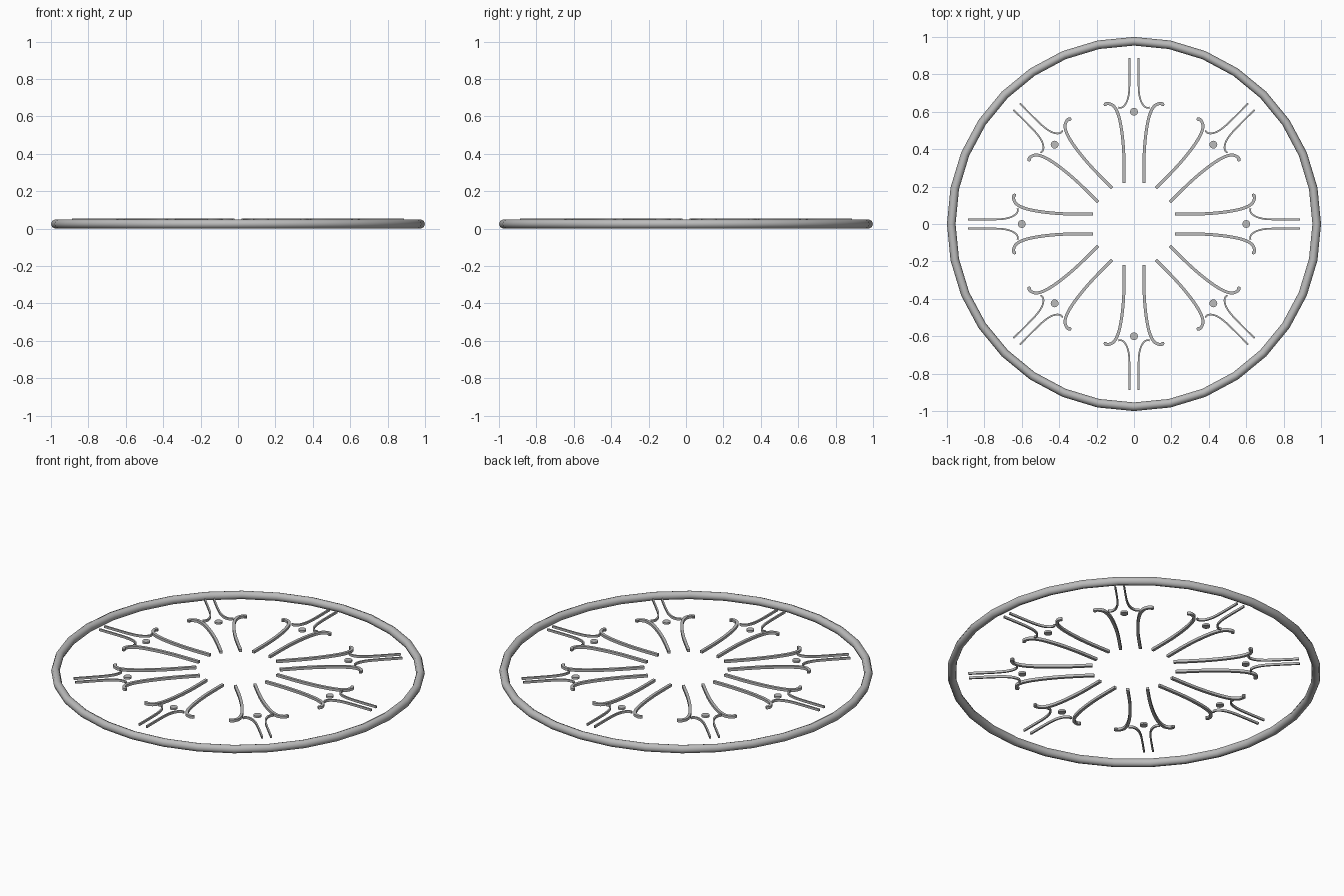
import bpy, bmesh, math
from mathutils import Vector, Matrix
from mathutils.geometry import interpolate_bezier

if "Cube" in bpy.data.objects:
    bpy.data.objects.remove(bpy.data.objects["Cube"])

gray = bpy.data.materials.new("metal_gray")
gray.diffuse_color = (0.5, 0.5, 0.5, 1)
gray.use_nodes = True
gray.node_tree.nodes["Principled BSDF"].inputs["Base Color"].default_value = gray.diffuse_color


def finish(name, bm, smooth=False):
    bmesh.ops.recalc_face_normals(bm, faces=bm.faces)
    me = bpy.data.meshes.new(name)
    bm.to_mesh(me)
    bm.free()
    me.materials.append(gray)
    me.shade_smooth() if smooth else me.shade_flat()
    ob = bpy.data.objects.new(name, me)
    bpy.context.collection.objects.link(ob)
    return ob


def smooth_path(pts, n=5):
    # Catmull-Rom path through the control points
    p = [Vector((x, y, 0)) for x, y in pts]
    p = [2 * p[0] - p[1]] + p + [2 * p[-1] - p[-2]]
    out = [p[1]]
    for a, b, c, d in zip(p, p[1:], p[2:], p[3:]):
        k = (c - b).length / 3
        t0, t1 = (c - a).normalized() * k, (d - b).normalized() * k
        out += interpolate_bezier(b, b + t0, c - t1, c, n)[1:]
    return out


def ribbon(bm, path, width, z0, z1, mat):
    # flat bar with a rectangular section following the path
    rings = []
    for i, p in enumerate(path):
        t = (path[min(i + 1, len(path) - 1)] - path[max(i - 1, 0)]).normalized()
        s = Vector((-t.y, t.x, 0)) * width / 2
        rings.append([bm.verts.new(mat @ (p + o + Vector((0, 0, z))))
                      for o, z in ((-s, z0), (s, z0), (s, z1), (-s, z1))])
    for a, b in zip(rings, rings[1:]):
        for j in range(4):
            k = (j + 1) % 4
            bm.faces.new((a[j], a[k], b[k], b[j]))
    bm.faces.new(rings[0])
    bm.faces.new(rings[-1][::-1])


def disc(bm, loc, radius, z0, z1, mat, n=12):
    m = mat @ Matrix.Translation((loc[0], loc[1], (z0 + z1) / 2))
    bmesh.ops.create_cone(bm, cap_ends=True, segments=n, radius1=radius,
                          radius2=radius, depth=z1 - z0, matrix=m)


# outer ring
R, r, SEG, SIDES = 0.977, 0.023, 32, 8
bm = bmesh.new()
rows = []
for i in range(SEG):
    a = math.tau * i / SEG
    rows.append([bm.verts.new(((R + r * math.cos(b)) * math.cos(a),
                               (R + r * math.cos(b)) * math.sin(a),
                               0.0245 + 1.06 * r * math.sin(b)))
                 for b in (math.tau * j / SIDES for j in range(SIDES))])
for i in range(SEG):
    p, q = rows[i], rows[(i + 1) % SEG]
    for j in range(SIDES):
        k = (j + 1) % SIDES
        bm.faces.new((p[j], q[j], q[k], p[k]))
finish("outer_ring", bm, smooth=True)

# scroll bars, drawn for one half of the spoke along +y
inner = smooth_path([(0.053, 0.218), (0.054, 0.36), (0.06, 0.45), (0.071, 0.53),
                     (0.086, 0.59), (0.108, 0.63), (0.132, 0.643),
                     (0.149, 0.644), (0.157, 0.636)])
outer = smooth_path([(0.024, 0.888), (0.024, 0.76), (0.027, 0.70), (0.036, 0.66),
                     (0.05, 0.635), (0.067, 0.622), (0.084, 0.623)])
parts = {n: bmesh.new() for n in ("inner_scrolls", "outer_scrolls", "studs")}
for i in range(8):
    turn = Matrix.Rotation(math.tau * i / 8, 4, 'Z')
    for side in (1, -1):
        m = turn @ Matrix.Scale(side, 4, (1, 0, 0))
        ribbon(parts["inner_scrolls"], inner, 0.016, 0.038, 0.053, m)
        disc(parts["inner_scrolls"], (0.153, 0.639), 0.0095, 0.0385, 0.0525, m, 10)
        ribbon(parts["outer_scrolls"], outer, 0.009, 0.04, 0.053, m)
    disc(parts["studs"], (0, 0.6), 0.021, 0.038, 0.049, turn, 16)
for name, b in parts.items():
    finish(name, b)
